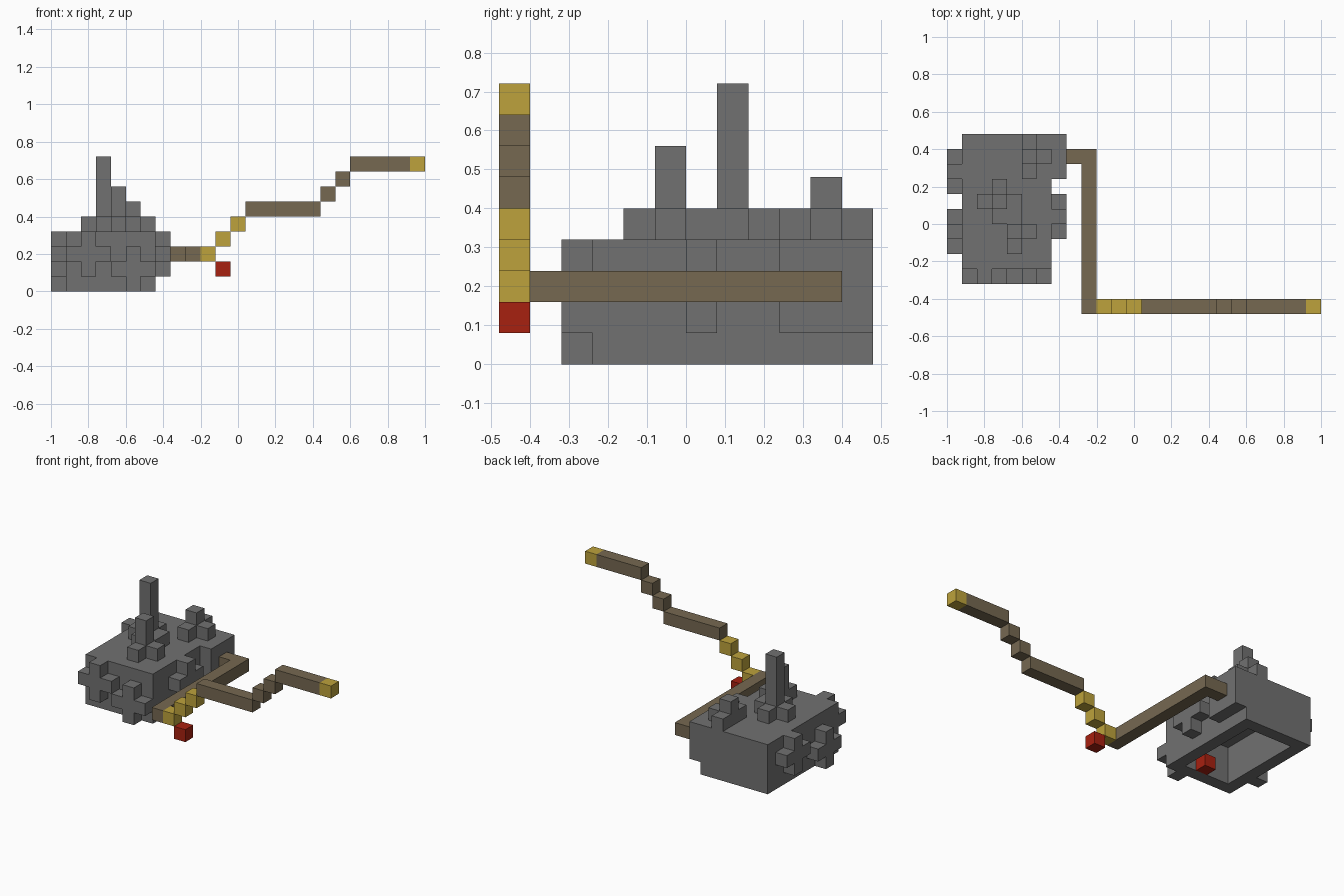
import bpy
import bmesh
from mathutils import Vector
from itertools import product

UNIT = 0.08
ORIGIN = Vector((-1.0, -0.48, 0.0))

cube = bpy.data.objects.get("Cube")
if cube:
    bpy.data.objects.remove(cube, do_unlink=True)


def material(name, rgb):
    mat = bpy.data.materials.new(name)
    mat.use_nodes = True
    colour = (*rgb, 1.0)
    mat.diffuse_color = colour
    mat.node_tree.nodes["Principled BSDF"].inputs["Base Color"].default_value = colour
    return mat


stone = material("stone grey", (0.165, 0.165, 0.165))
wood = material("wood brown", (0.18, 0.14, 0.083))
gold = material("gold yellow", (0.51, 0.365, 0.045))
red = material("deep red", (0.39, 0.015, 0.005))


def block(low, high):
    """Grid cells from low up to, but not including, high."""
    return set(product(*(range(a, b) for a, b in zip(low, high))))


def plus(centre, axis):
    """A centre cell with four neighbours in the plane across the axis."""
    cells = {centre}
    for other in range(3):
        if other != axis:
            for step in (-1, 1):
                cell = list(centre)
                cell[other] += step
                cells.add(tuple(cell))
    return cells


def build(name, cells, mat):
    """Skin a set of grid cells with only its outer faces."""
    bm = bmesh.new()
    for cell in sorted(cells):
        middle = Vector(cell) + Vector((0.5, 0.5, 0.5))
        for axis, side in product(range(3), (-1, 1)):
            normal = Vector((0, 0, 0))
            normal[axis] = side
            if tuple(int(c + n) for c, n in zip(cell, normal)) in cells:
                continue
            u = Vector((0, 0, 0))
            u[(axis + 1) % 3] = 0.5
            v = normal.cross(u)
            centre = middle + normal * 0.5
            corners = (centre - u - v, centre + u - v, centre + u + v, centre - u + v)
            bm.faces.new([bm.verts.new(ORIGIN + p * UNIT) for p in corners])
    bmesh.ops.remove_doubles(bm, verts=bm.verts, dist=0.0001)
    mesh = bpy.data.meshes.new(name)
    bm.to_mesh(mesh)
    bm.free()
    mesh.materials.append(mat)
    obj = bpy.data.objects.new(name, mesh)
    bpy.context.collection.objects.link(obj)
    return obj


# Hollow body, open underneath
shell = block((1, 3, 0), (7, 12, 4)) - block((2, 4, 0), (6, 11, 3))

# Cross-shaped lumps on the sides and front, and the plate holding the arm
lumps = plus((0, 9, 2), 0) | plus((0, 5, 1), 0) | plus((7, 6, 2), 0)
lumps |= plus((2, 2, 2), 1) | plus((5, 2, 1), 1)
lumps |= block((7, 9, 1), (8, 12, 4))

# Spikes on the roof, each with a stepped foot
spikes = plus((3, 7, 4), 2) | block((3, 7, 4), (4, 8, 9))
for x, y, top in ((4, 5, 7), (5, 10, 6)):
    spikes |= plus((x, y, 4), 2) - {(x - 1, y, 4)}
    spikes |= block((x, y, 4), (x + 1, y + 1, top))
build("body", shell | lumps | spikes, stone)

# Red core inside the body
build("inner_core", {(4, 4, 0)}, red)

# Arm: shoulder bar, then a stepped rod reaching outward
build("shoulder_bar", block((9, 0, 2), (10, 11, 3)) | {(8, 10, 2)}, wood)
build("rod_grip", {(10 + n, 0, 2 + n) for n in range(3)}, gold)
build("rod_shaft", block((13, 0, 5), (18, 1, 6)) | {(18, 0, 6), (19, 0, 7)}
      | block((20, 0, 8), (24, 1, 9)), wood)
build("rod_tip", {(24, 0, 8)}, gold)
build("hanging_gem", {(11, 0, 1)}, red)
